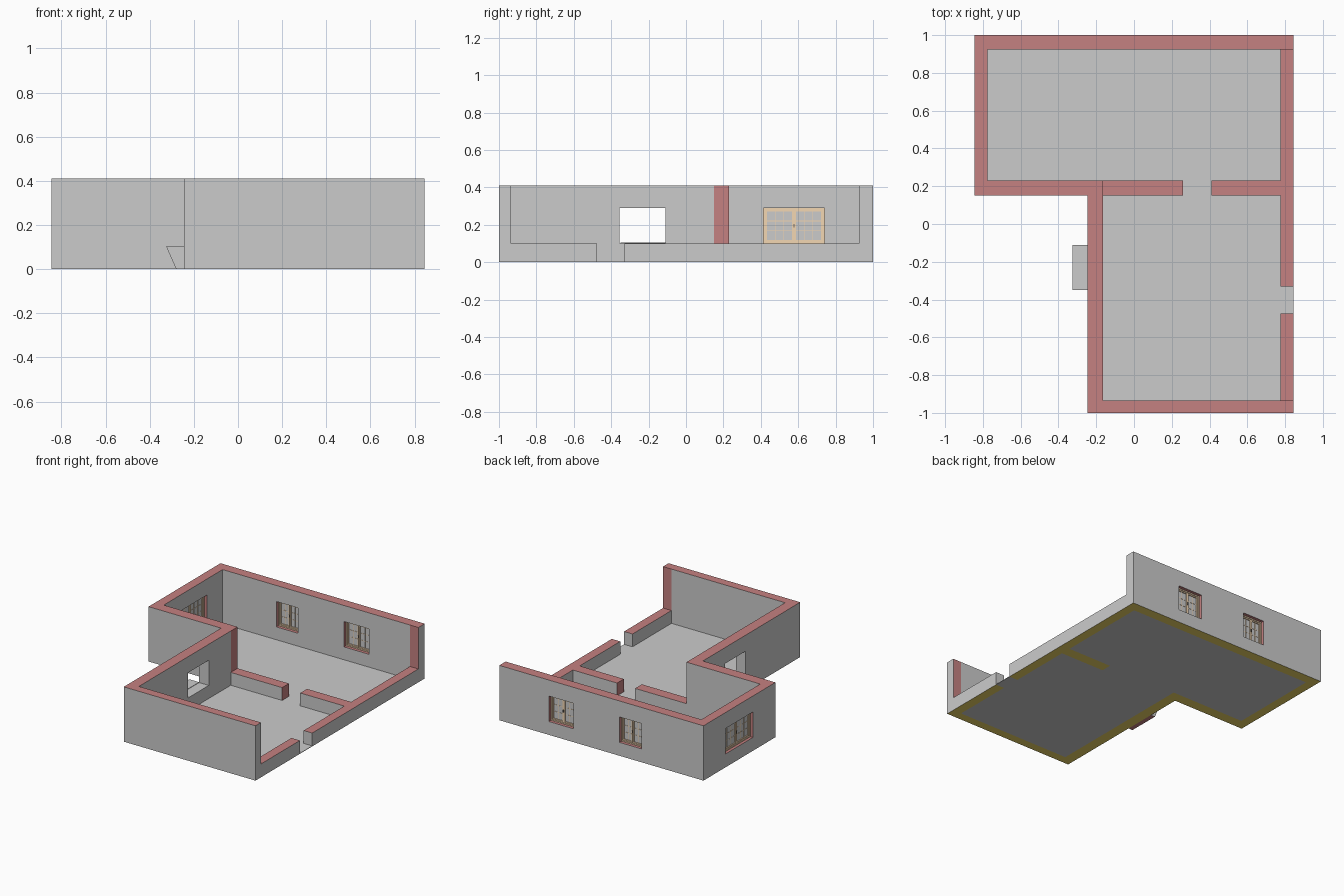
import bpy, bmesh
from mathutils import Matrix, Vector

if "Cube" in bpy.data.objects:
    bpy.data.objects.remove(bpy.data.objects["Cube"])


def material(name, rgb):
    m = bpy.data.materials.new(name)
    m.diffuse_color = (*rgb, 1)
    m.use_nodes = True
    m.node_tree.nodes["Principled BSDF"].inputs["Base Color"].default_value = m.diffuse_color
    return m


GREY = material("plaster_grey", (0.8, 0.8, 0.8))
RED = material("cut_red", (0.56, 0.22, 0.22))
OCHRE = material("base_ochre", (0.85, 0.68, 0.13))
TAN = material("window_wood", (0.9, 0.68, 0.45))
DARK = material("handle_dark", (0.2, 0.17, 0.14))
WHITE = material("sill_white", (1, 1, 1))
H, LOW, FLOOR = 0.41, 0.10, 0.004
SILL, HEAD = 0.10, 0.29
DIRS = {"+x": (1, 0, 0), "-x": (-1, 0, 0), "+y": (0, 1, 0),
        "-y": (0, -1, 0), "+z": (0, 0, 1), "-z": (0, 0, -1)}


def add_box(bm, x, y, z, mat=0):
    size = Vector((x[1] - x[0], y[1] - y[0], z[1] - z[0]))
    mid = Vector((sum(x), sum(y), sum(z))) / 2
    verts = bmesh.ops.create_cube(
        bm, size=1, matrix=Matrix.Translation(mid) @ Matrix.Diagonal((*size, 1)))["verts"]
    for f in {f for v in verts for f in v.link_faces}:
        f.material_index = mat


def finish(bm, name, mats):
    me = bpy.data.meshes.new(name)
    bm.to_mesh(me)
    bm.free()
    for m in mats:
        me.materials.append(m)
    ob = bpy.data.objects.new(name, me)
    bpy.context.collection.objects.link(ob)
    return ob


def wall(name, x, y, z, red=()):
    """Box with red top, ochre base and optional red cut faces."""
    bm = bmesh.new()
    add_box(bm, x, y, z)
    bm.normal_update()
    for f in bm.faces:
        if any(f.normal.dot(Vector(DIRS[d])) > 0.9 for d in ("+z", *red)):
            f.material_index = 1
        elif f.normal.z < -0.9:
            f.material_index = 2
    return finish(bm, name, (GREY, RED, OCHRE))


def prism(name, pts, axis, lo, hi):
    """Extrude an outline along z, or an x-z outline along y."""
    bm = bmesh.new()
    face = bm.faces.new([bm.verts.new((a, b, lo) if axis == "z" else (a, lo, b))
                         for a, b in pts])
    top = bmesh.ops.extrude_face_region(bm, geom=[face])["geom"]
    move = (0, 0, hi - lo) if axis == "z" else (0, hi - lo, 0)
    bmesh.ops.translate(bm, vec=move, verts=[v for v in top if isinstance(v, bmesh.types.BMVert)])
    bmesh.ops.recalc_face_normals(bm, faces=bm.faces)
    return finish(bm, name, (GREY, RED))


def cut(ob, x, y, mat):
    """Cut a window opening whose reveals take the given material."""
    bm = bmesh.new()
    add_box(bm, x, y, (SILL, HEAD))
    cutter = finish(bm, "opening_cutter", (mat,))
    cutter.hide_render = True
    mod = ob.modifiers.new("opening", "BOOLEAN")
    mod.operation, mod.solver, mod.object = "DIFFERENCE", "EXACT", cutter
    mod.material_mode = "TRANSFER"
    bpy.context.view_layer.objects.active = ob
    bpy.ops.object.modifier_apply(modifier=mod.name)
    bpy.data.objects.remove(cutter)


def window(name, width, loc, turn=0.0):
    """Double casement window: frame, two leaves, glazing bars, panes, handle."""
    bm = bmesh.new()
    w, h, t = width / 2, HEAD - SILL, 0.009
    for s in (-1, 1):
        add_box(bm, sorted((s * w, s * (w - t))), (-.014, .014), (0, h))
        # leaf
        a, b = sorted((s * 0.001, s * (w - t)))
        for x in ((a, a + t), (b - t, b)):
            add_box(bm, x, (-.009, .009), (t, h - t))
        for z in ((t, 2 * t), (h - 2 * t, h - t)):
            add_box(bm, (a + t, b - t), (-.009, .009), z)
        # panes and glazing bars
        x0, x1, z0, z1 = a + t, b - t, 2 * t, h - 2 * t
        add_box(bm, (x0, x1), (-.002, .002), (z0, z1), 1)
        cols = max(2, round(width / 0.11))
        for i in range(1, cols):
            x = x0 + (x1 - x0) * i / cols
            add_box(bm, (x - .0015, x + .0015), (-.004, .004), (z0, z1))
        for i in (1, 2):
            z = z0 + (z1 - z0) * i / 3
            add_box(bm, (x0, x1), (-.0035, .0035), (z - .0015, z + .0015))
        # handle on both faces
        add_box(bm, (-.003, .003), sorted((s * .009, s * .015)), (h * .45, h * .55), 2)
    for z in ((0, t), (h - t, h)):
        add_box(bm, (-w + t, w - t), (-.014, .014), z)
    ob = finish(bm, name, (TAN, GREY, DARK))
    ob.location = loc
    ob.rotation_euler.z = turn


# floor, running through both doorways
prism("floor", [(-.775, .23), (-.165, .23), (-.165, -.935), (.775, -.935),
                (.775, -.475), (.845, -.475), (.845, -.33), (.775, -.33),
                (.775, .15), (.41, .15), (.41, .23), (.775, .23),
                (.775, .925), (-.775, .925)], "z", 0, FLOOR)

# full-height walls
full = (0, H)
back = wall("back_wall", (-.845, .775), (.925, 1), full)
wall("back_wall_end", (.775, .845), (.925, 1), full, ["-y"])
left = wall("left_wall", (-.845, -.775), (.15, .925), full)
wall("middle_wall", (-.775, -.165), (.15, .23), full, ["+x"])
side = wall("front_room_left_wall", (-.245, -.165), (-.935, .15), full)
wall("front_wall", (-.245, .775), (-1, -.935), full)
wall("front_wall_end", (.775, .845), (-1, -.935), full, ["+y"])

# walls cut down to sill height
wall("low_right_wall_front", (.775, .845), (-.935, -.475), (0, LOW))
wall("low_right_wall_back", (.775, .845), (-.33, .925), (0, LOW))
wall("low_middle_wall_left", (-.165, .26), (.15, .23), (FLOOR, LOW), ["+x"])
wall("low_middle_wall_right", (.41, .775), (.15, .23), (0, LOW), ["-x"])

# windows in the back and left walls
for i, (a, b) in enumerate(((-.33, -.15), (.23, .435))):
    cut(back, (a, b), (.8, 1.1), RED)
    window(f"back_window_{i + 1}", b - a, ((a + b) / 2, .9625, SILL))
cut(left, (-.95, -.7), (.415, .74), RED)
window("left_window", .325, (-.81, .5775, SILL), 1.5707963)

# serving hatch with white sill and outside counter
cut(side, (-.3, -.1), (-.355, -.11), GREY)
bm = bmesh.new()
add_box(bm, (-.245, -.165), (-.355, -.11), (SILL, SILL + .002))
finish(bm, "hatch_sill", (WHITE,))
counter = prism("hatch_counter", [(-.245, 0), (-.28, 0), (-.32, .09), (-.325, .105),
                                  (-.245, .105)], "y", -.35, -.11)
for p in counter.data.polygons:
    if p.normal.z < -0.9:
        p.material_index = 1
